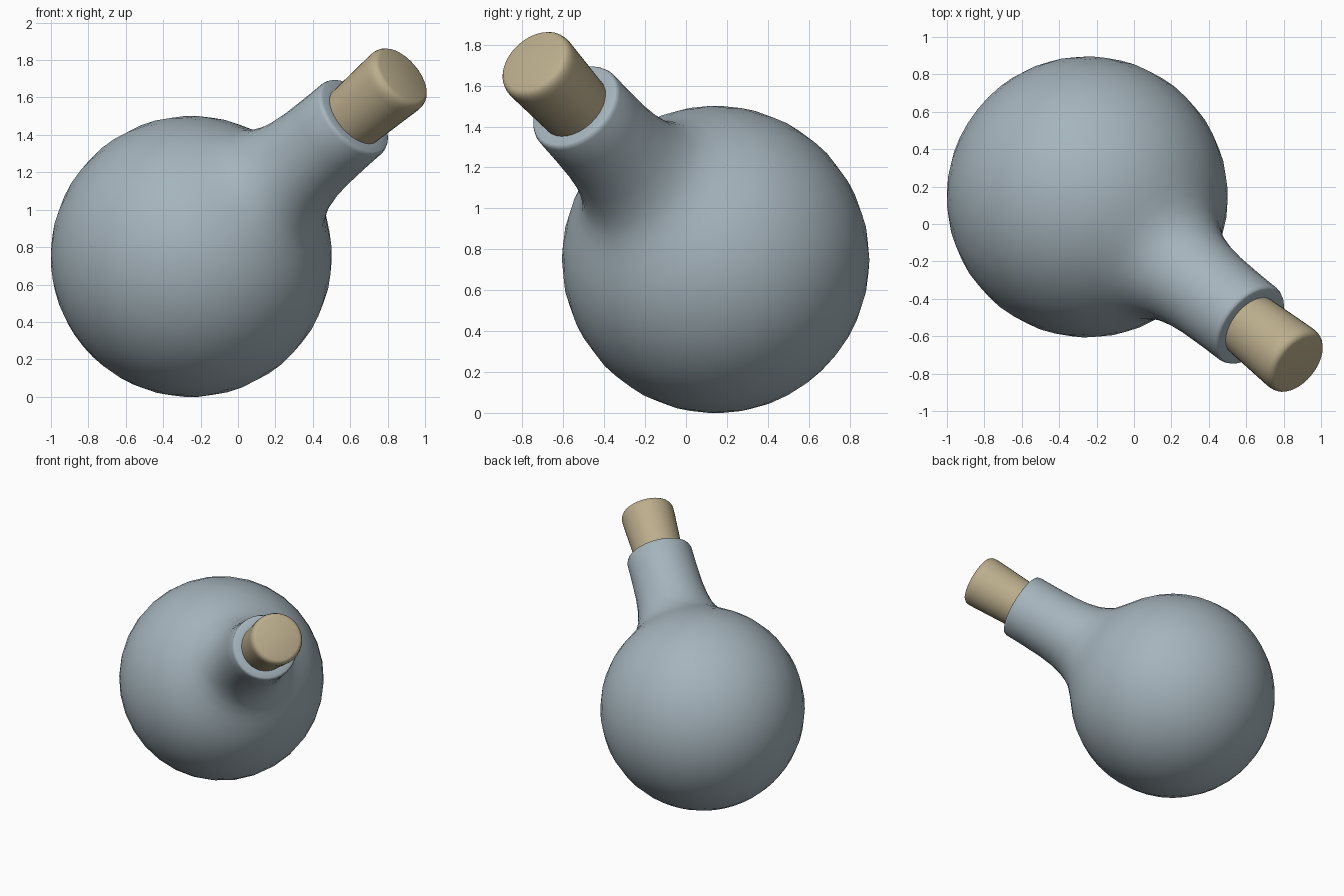
import bpy, bmesh, math
from mathutils import Vector

if "Cube" in bpy.data.objects:
    bpy.data.objects.remove(bpy.data.objects["Cube"])

CENTER = Vector((-0.25, 0.145, 0.75))      # middle of the round body
AXIS = Vector((0.651, -0.514, 0.558))      # direction of the tilted neck
R = 0.752


def material(name, rgb):
    m = bpy.data.materials.new(name)
    m.diffuse_color = (*rgb, 1)
    m.use_nodes = True
    m.node_tree.nodes["Principled BSDF"].inputs["Base Color"].default_value = m.diffuse_color
    return m


def lathe(name, profile, mat, segments=32, angle=40):
    """Revolve (radius, distance) points about the tilted neck axis."""
    bm = bmesh.new()
    verts = [bm.verts.new((r, 0, s)) for r, s in profile]
    edges = [bm.edges.new(pair) for pair in zip(verts, verts[1:])]
    bmesh.ops.spin(bm, geom=verts + edges, cent=(0, 0, 0), axis=(0, 0, 1),
                   angle=2 * math.pi, steps=segments, use_duplicate=False)
    bmesh.ops.remove_doubles(bm, verts=bm.verts, dist=1e-4)
    bmesh.ops.recalc_face_normals(bm, faces=bm.faces)
    mesh = bpy.data.meshes.new(name)
    bm.to_mesh(mesh)
    bm.free()
    mesh.materials.append(mat)
    ob = bpy.data.objects.new(name, mesh)
    bpy.context.collection.objects.link(ob)
    ob.location = CENTER
    ob.rotation_mode = 'QUATERNION'
    ob.rotation_quaternion = AXIS.to_track_quat('Z', 'Y')
    bpy.ops.object.select_all(action='DESELECT')
    ob.select_set(True)
    bpy.context.view_layer.objects.active = ob
    bpy.ops.object.shade_smooth_by_angle(angle=math.radians(angle))
    return ob


glass = material("blue_grey_glass", (0.376, 0.456, 0.503))
cork = material("tan_cork", (0.503, 0.423, 0.266))

# Flask: round body, flared shoulder, straight neck and flat rim
STEPS = 24
body = [(R * math.sin(a), -R * math.cos(a))
        for a in (math.pi * i / STEPS for i in range(STEPS - 4))]
neck = [(0.40, 0.647), (0.345, 0.70), (0.31, 0.76), (0.285, 0.82),
        (0.265, 0.91), (0.253, 1.02), (0.247, 1.18), (0.245, 1.32),
        (0.238, 1.338), (0.228, 1.343), (0.17, 1.343), (0.0, 1.343)]
lathe("flask", body + neck, glass, angle=50)

# Stopper: widens outward, with a softly rounded end
stopper = [(0.0, 1.20), (0.172, 1.20), (0.178, 1.343), (0.195, 1.66),
           (0.195, 1.69), (0.189, 1.712), (0.178, 1.726), (0.163, 1.732),
           (0.0, 1.735)]
lathe("stopper", stopper, cork)
